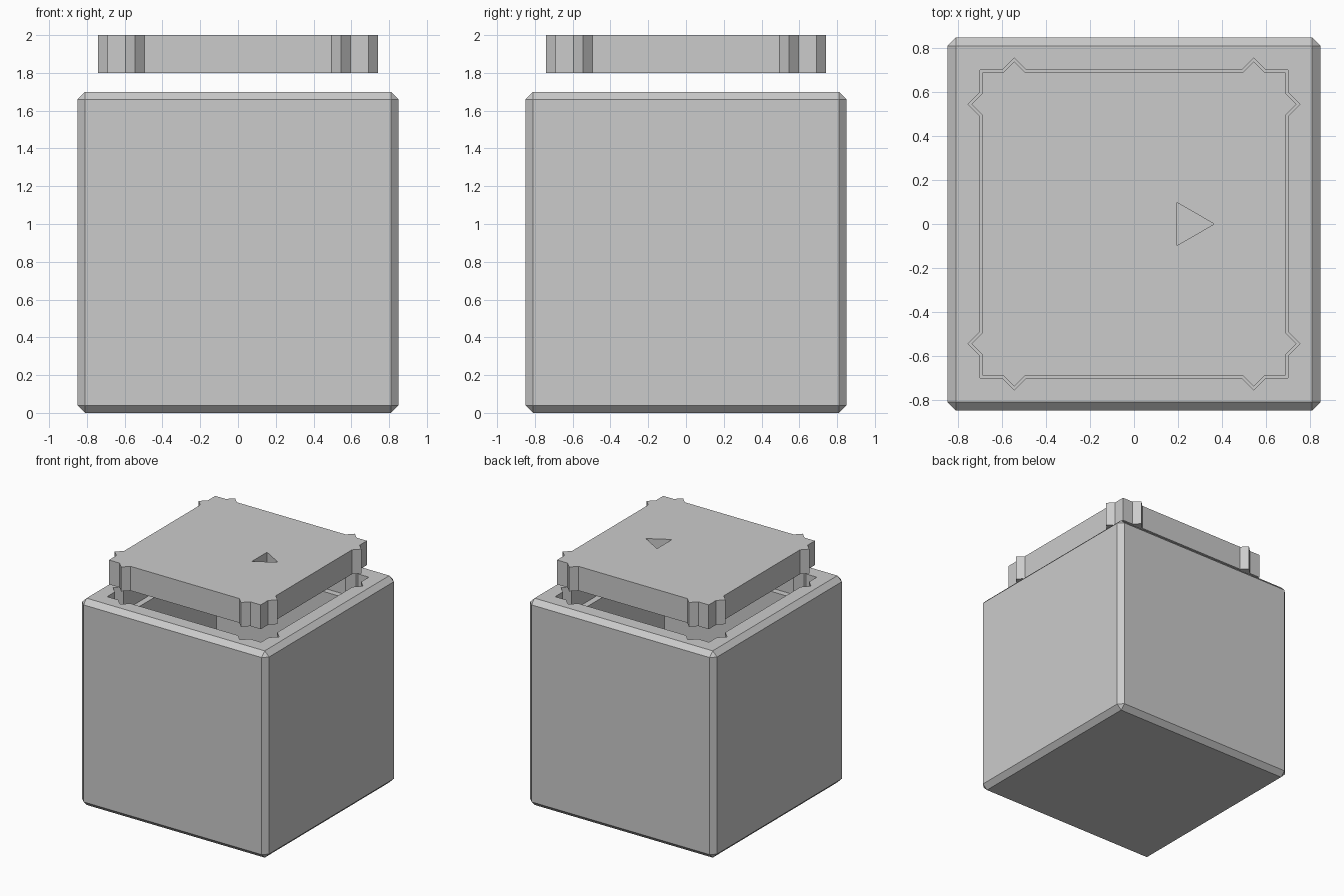
import bpy
import bmesh
from math import cos, sin, tau
from mathutils import Vector

default_cube = bpy.data.objects.get("Cube")
if default_cube:
    bpy.data.objects.remove(default_cube, do_unlink=True)

grey = bpy.data.materials.new("light grey")
grey.use_nodes = True
grey.diffuse_color = (0.6, 0.6, 0.6, 1)
grey.node_tree.nodes["Principled BSDF"].inputs["Base Color"].default_value = (0.6, 0.6, 0.6, 1)


def prism(name, outline, bottom, top):
    """Extrude a flat outline from bottom to top."""
    bm = bmesh.new()
    base = bm.faces.new([bm.verts.new((x, y, bottom)) for x, y in outline])
    new = bmesh.ops.extrude_face_region(bm, geom=[base])["geom"]
    verts = [v for v in new if isinstance(v, bmesh.types.BMVert)]
    bmesh.ops.translate(bm, verts=verts, vec=(0, 0, top - bottom))
    bmesh.ops.recalc_face_normals(bm, faces=bm.faces)
    mesh = bpy.data.meshes.new(name)
    bm.to_mesh(mesh)
    bm.free()
    mesh.materials.append(grey)
    obj = bpy.data.objects.new(name, mesh)
    bpy.context.collection.objects.link(obj)
    return obj


def square(half):
    return [(-half, -half), (half, -half), (half, half), (-half, half)]


def keyed_square(half, tooth, centre=0.545):
    """Square outline with two pointed teeth on every side."""
    side = [(-half, -half)]
    for c in (-centre, centre):
        side += [(c - tooth, -half), (c, -half - tooth), (c + tooth, -half)]
    points = []
    for turn in range(4):
        for x, y in side:
            for _ in range(turn):
                x, y = -y, x
            points.append((x, y))
    return points


def apply_modifier(obj, mod):
    bpy.context.view_layer.objects.active = obj
    bpy.ops.object.modifier_apply(modifier=mod.name)


def cut(obj, cutter):
    """Subtract the cutter, then discard it."""
    cutter.hide_render = True
    mod = obj.modifiers.new("cut", 'BOOLEAN')
    mod.operation = 'DIFFERENCE'
    mod.solver = 'EXACT'
    mod.object = cutter
    apply_modifier(obj, mod)
    bpy.data.objects.remove(cutter, do_unlink=True)


# Hollow box with chamfered edges
box = prism("box_body", square(0.85), 0, 1.7)
bevel = box.modifiers.new("chamfer", 'BEVEL')
bevel.width = 0.04
bevel.segments = 1
apply_modifier(box, bevel)

# Toothed seat for the lid, with a ledge above the deep cavity
cut(box, prism("lid_seat_cutter", keyed_square(0.7, 0.055), 1.5, 1.8))
cut(box, prism("cavity_cutter", square(0.65), 0.2, 1.6))

# Raised lid with a triangular finger hole
lid = prism("lid", keyed_square(0.69, 0.05), 1.8, 2.0)
triangle = [(0.252 + 0.113 * cos(i * tau / 3), 0.113 * sin(i * tau / 3)) for i in range(3)]
cut(lid, prism("finger_hole_cutter", triangle, 1.7, 2.1))
